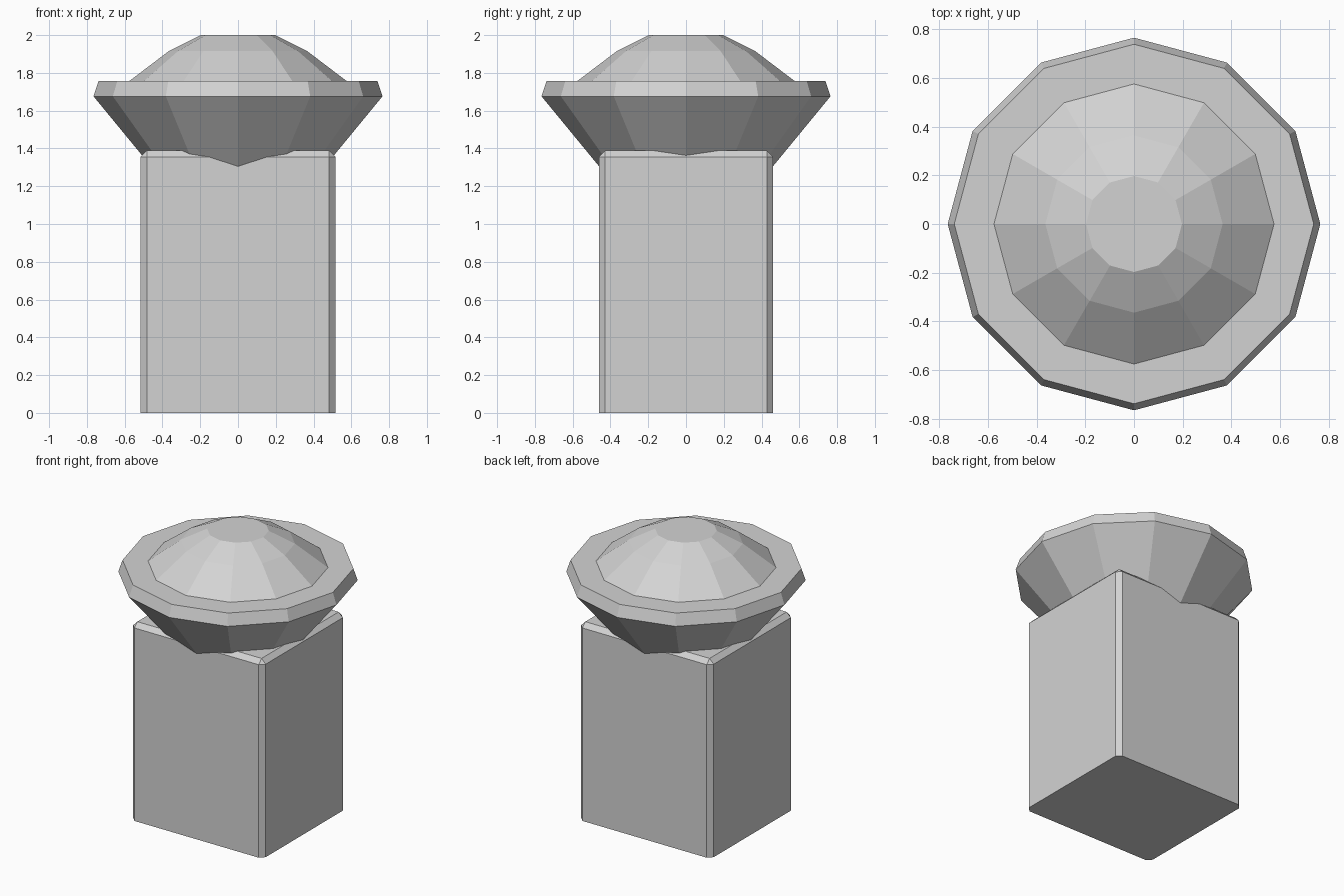
import bpy
import bmesh
from math import cos, sin, pi

default = bpy.data.objects.get("Cube")
if default:
    bpy.data.objects.remove(default, do_unlink=True)

# Single pale grey material
grey = bpy.data.materials.new("pale_grey")
grey.use_nodes = True
colour = (0.65, 0.65, 0.65, 1)
grey.diffuse_color = colour
grey.node_tree.nodes["Principled BSDF"].inputs["Base Color"].default_value = colour


def add_object(name, bm):
    bmesh.ops.recalc_face_normals(bm, faces=bm.faces)
    mesh = bpy.data.meshes.new(name)
    bm.to_mesh(mesh)
    bm.free()
    mesh.materials.append(grey)
    obj = bpy.data.objects.new(name, mesh)
    bpy.context.collection.objects.link(obj)
    return obj


def lathe(name, profile, sides):
    """Faceted solid of revolution from (radius, height) pairs."""
    bm = bmesh.new()
    rings = []
    for r, z in profile:
        rings.append([bm.verts.new((r * cos(2 * pi * i / sides),
                                    r * sin(2 * pi * i / sides), z))
                      for i in range(sides)])
    for low, high in zip(rings, rings[1:]):
        for i in range(sides):
            j = (i + 1) % sides
            bm.faces.new((low[i], low[j], high[j], high[i]))
    bm.faces.new(rings[0])
    bm.faces.new(rings[-1])
    return add_object(name, bm)


# Rectangular post, chamfered everywhere except around its base
width, depth, height, chamfer = 1.03, 0.92, 1.388, 0.032
bm = bmesh.new()
bmesh.ops.create_cube(bm, size=1)
for v in bm.verts:
    v.co = (v.co.x * width, v.co.y * depth, (v.co.z + 0.5) * height)
edges = [e for e in bm.edges if max(v.co.z for v in e.verts) > 0.1]
bmesh.ops.bevel(bm, geom=edges, offset=chamfer, segments=1,
                profile=0.5, affect='EDGES')
add_object("post", bm)

# Twelve-sided cap: flared underside, narrow rim, flat ledge, domed top
lathe("cap", [(0.40, 1.232), (0.765, 1.676), (0.738, 1.757),
              (0.575, 1.757), (0.364, 1.917), (0.197, 2.0)], 12)
